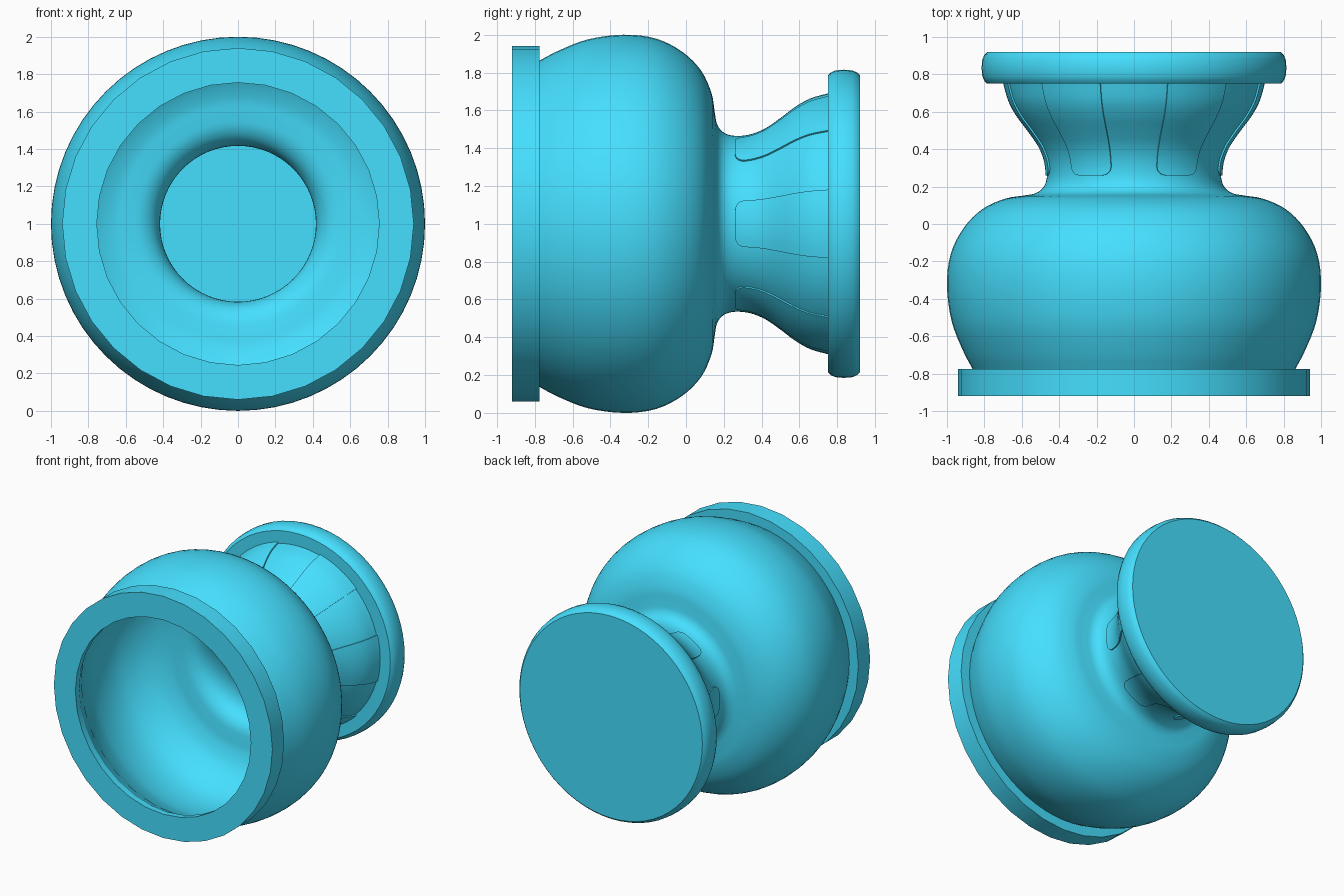
import bpy, bmesh, math
from mathutils import Vector

if "Cube" in bpy.data.objects:
    bpy.data.objects.remove(bpy.data.objects["Cube"])

blue = bpy.data.materials.new("blue")
blue.diffuse_color = (.06, .74, 1, 1)
blue.use_nodes = True
blue.node_tree.nodes["Principled BSDF"].inputs["Base Color"].default_value = blue.diffuse_color


def on_axis(y, r, a):
    """Point at radius r and angle a around the horizontal y axis at z = 1."""
    return (r * math.sin(a), y, 1 + r * math.cos(a))


def finish(bm, name, angle=35):
    me = bpy.data.meshes.new(name)
    bm.to_mesh(me)
    bm.free()
    me.materials.append(blue)
    ob = bpy.data.objects.new(name, me)
    bpy.context.collection.objects.link(ob)
    bpy.ops.object.select_all(action='DESELECT')
    ob.select_set(True)
    bpy.context.view_layer.objects.active = ob
    bpy.ops.object.shade_smooth_by_angle(angle=math.radians(angle))
    return ob


def lathe(name, profile, segs, closed, angle=35):
    bm = bmesh.new()
    rings = [[bm.verts.new(on_axis(y, r, 2 * math.pi * k / segs)) for k in range(segs)]
             for y, r in profile]
    n = len(rings)
    for i in range(n if closed else n - 1):
        a, b = rings[i], rings[(i + 1) % n]
        for k in range(segs):
            m = (k + 1) % segs
            bm.faces.new((a[k], a[m], b[m], b[k]))
    bmesh.ops.remove_doubles(bm, verts=bm.verts, dist=1e-5)
    bmesh.ops.recalc_face_normals(bm, faces=bm.faces)
    return finish(bm, name, angle)


def spline(pts, steps=4):
    """Catmull-Rom curve through the points."""
    p = [Vector(q) for q in pts]
    p = [2 * p[0] - p[1]] + p + [2 * p[-1] - p[-2]]
    out = []
    for i in range(1, len(p) - 2):
        a, b, c, d = p[i - 1:i + 3]
        for s in range(steps):
            t = s / steps
            out.append(0.5 * (2 * b + (c - a) * t + (2 * a - 5 * b + 4 * c - d) * t * t
                              + (3 * b - a - 3 * c + d) * t ** 3))
    return out + [p[-2]]


# Bowl, neck and flared foot as one shell: outer curve plus inward offset
outer = spline([(-.78, .86), (-.68, .913), (-.52, .975), (-.33, 1.0), (-.16, .98),
                (-.02, .91), (.08, .81), (.135, .69), (.152, .59), (.165, .525),
                (.2, .482), (.26, .465), (.34, .473), (.42, .505), (.5, .56),
                (.58, .62), (.66, .664), (.76, .692)])
inner = []
for i, p in enumerate(outer):
    t = (outer[min(i + 1, len(outer) - 1)] - outer[max(i - 1, 0)]).normalized()
    inner.append(p + Vector((t.y, -t.x)) * .048)
lathe("bowl_and_neck", [tuple(p) for p in outer + inner[::-1]], 64, True)

# Flat rim ring, its opening flaring into the bowl wall
lathe("rim", [(-.92, .755), (-.92, .94), (-.775, .94), (-.775, .85), tuple(inner[0]),
              (-.87, .757)], 32, True, 20)

# Closed base disc with a rounded edge
lathe("base_disc", [(.75, 0), (.75, .785), (.765, .8), (.79, .811), (.835, .815),
                    (.88, .811), (.905, .8), (.92, .785), (.92, 0)], 64, False)


def neck_radius(y):
    for a, b in zip(outer, outer[1:]):
        if a.x <= y <= b.x:
            return a.y + (b.y - a.y) * (y - a.x) / (b.x - a.x)
    return outer[-1].y


# Six slightly raised panels with rounded corners around the neck
Y0, CORNER, COLS = .26, .05, 8
rows = [Y0 + CORNER * (1 - math.cos(math.pi / 2 * k / 6)) for k in range(7)]
rows += [Y0 + CORNER + (.755 - Y0 - CORNER) * k / 16 for k in range(1, 17)]
for n in range(6):
    centre = math.radians(30 + 60 * n)
    bm = bmesh.new()
    grid = []
    for y in rows:
        r = neck_radius(y)
        gap = max(0, CORNER - (y - Y0))
        half = math.radians(15) - (CORNER - math.sqrt(max(0, CORNER ** 2 - gap ** 2))) / r
        grid.append([bm.verts.new(on_axis(y, r, centre + half * (2 * c / COLS - 1)))
                     for c in range(COLS + 1)])
    for a, b in zip(grid, grid[1:]):
        for c in range(COLS):
            bm.faces.new((a[c], a[c + 1], b[c + 1], b[c]))
    panel = finish(bm, f"neck_panel_{n + 1}")
    mod = panel.modifiers.new("thickness", 'SOLIDIFY')
    mod.thickness = .018
    mod.offset = 0
    # keep the step at the panel edge crisp
    bpy.ops.object.modifier_apply(modifier=mod.name)
    bpy.ops.object.shade_smooth_by_angle(angle=math.radians(35))
